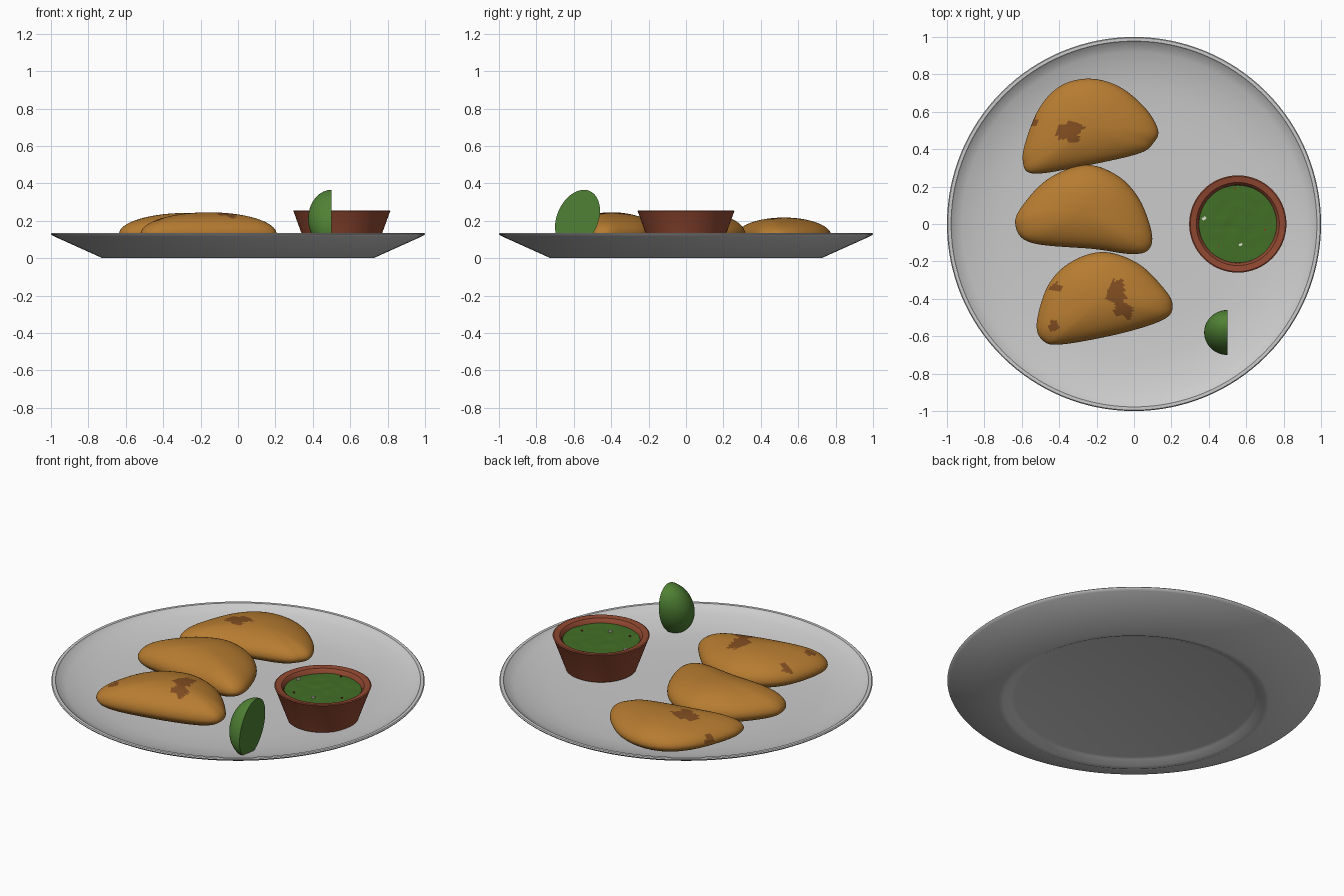
import bpy, bmesh, math, random
from mathutils import Matrix, Vector
from mathutils import noise

if "Cube" in bpy.data.objects:
    bpy.data.objects.remove(bpy.data.objects["Cube"])

random.seed(4)


def material(name, rgb):
    m = bpy.data.materials.new(name)
    m.diffuse_color = (*rgb, 1)
    m.use_nodes = True
    m.node_tree.nodes["Principled BSDF"].inputs["Base Color"].default_value = m.diffuse_color
    return m


CRUST = material("golden_crust", (0.47, 0.20, 0.03))
TOASTED = material("toasted_crust", (0.22, 0.075, 0.015))
CLAY = material("terracotta", (0.28, 0.065, 0.03))
GREEN = material("herb_sauce", (0.055, 0.16, 0.02))
PEEL = material("lime_green", (0.08, 0.22, 0.035))
ONION = material("onion", (0.7, 0.7, 0.6))
CHILI = material("chili", (0.3, 0.03, 0.01))


def finish(name, bm, mats=(), angle=35):
    bmesh.ops.recalc_face_normals(bm, faces=bm.faces)
    me = bpy.data.meshes.new(name)
    bm.to_mesh(me)
    bm.free()
    ob = bpy.data.objects.new(name, me)
    bpy.context.collection.objects.link(ob)
    for m in mats:
        me.materials.append(m)
    bpy.ops.object.select_all(action='DESELECT')
    bpy.context.view_layer.objects.active = ob
    ob.select_set(True)
    bpy.ops.object.shade_smooth_by_angle(angle=math.radians(angle))
    return ob


def lathe(name, profile, mats=(), center=(0, 0), steps=96, angle=35):
    bm = bmesh.new()
    vs = [bm.verts.new((r, 0, z)) for r, z in profile]
    es = [bm.edges.new(p) for p in zip(vs, vs[1:])]
    bmesh.ops.spin(bm, geom=vs + es, cent=(0, 0, 0), axis=(0, 0, 1),
                   angle=math.tau, steps=steps, use_duplicate=False)
    bmesh.ops.remove_doubles(bm, verts=bm.verts, dist=1e-5)
    bmesh.ops.translate(bm, verts=bm.verts, vec=(*center, 0))
    return finish(name, bm, mats, angle)


def smooth_loop(pts, per=9):
    # closed Catmull-Rom curve through the outline points
    out, n = [], len(pts)
    for i in range(n):
        a, b, c, d = (Vector(pts[(i + k) % n]) for k in (-1, 0, 1, 2))
        for s in range(per):
            t = s / per
            out.append(0.5 * (2 * b + (c - a) * t + (2 * a - 5 * b + 4 * c - d) * t**2
                              + (3 * b - a - 3 * c + d) * t**3))
    return out


def pastry(name, outline, mid, up, down, spots):
    loop = smooth_loop(outline)
    xs, ys = [p.x for p in loop], [p.y for p in loop]
    c = Vector(((min(xs) + max(xs)) / 2, (min(ys) + max(ys)) / 2))
    bm = bmesh.new()
    rings, levels = [], 44
    for k in range(1, levels):
        a = -math.pi / 2 + math.pi * k / levels
        h = up if a > 0 else down
        rings.append([bm.verts.new((*(c + (p - c) * math.cos(a)), mid + h * math.sin(a)))
                      for p in loop])
    for lo, hi in zip(rings, rings[1:]):
        for i in range(len(loop)):
            j = (i + 1) % len(loop)
            bm.faces.new((lo[i], lo[j], hi[j], hi[i]))
    for ring, z in ((rings[0], mid - down), (rings[-1], mid + up)):
        tip = bm.verts.new((*c, z))
        for i in range(len(ring)):
            bm.faces.new((ring[i], ring[(i + 1) % len(ring)], tip))
    # ragged toasted patches on the upper side
    for f in bm.faces:
        p = f.calc_center_median()
        for x, y, rx, ry in spots:
            d = math.hypot((p.x - x) / rx, (p.y - y) / ry)
            if p.z > mid and d + 0.6 * noise.noise(p * 22) < 0.9:
                f.material_index = 1
    finish(name, bm, (CRUST, TOASTED), 60)


# Plate with a recessed foot and a shallow curved well
lathe("plate", [(0, 0.028), (0.64, 0.028), (0.66, 0.022), (0.70, 0.002), (0.725, 0),
                (0.985, 0.117), (0.997, 0.124), (1.0, 0.130), (0.995, 0.135),
                (0.978, 0.135), (0.972, 0.127), (0.92, 0.105), (0.83, 0.079),
                (0.72, 0.062), (0.55, 0.054), (0.3, 0.05), (0, 0.05)], steps=128)

# Three half-moon pastries
pastry("back_pastry",
       [(.128, .504), (.06, .62), (-.08, .735), (-.24, .777), (-.39, .74), (-.50, .63),
        (-.57, .47), (-.595, .34), (-.54, .27), (-.29, .306), (.02, .375), (.105, .435)],
       0.12, 0.097, 0.075, [(-.355, .49, .075, .06), (-.54, .545, .03, .035)])
pastry("middle_pastry",
       [(-.635, 0), (-.55, -.10), (-.21, -.134), (-.02, -.16), (.075, -.14), (.095, -.05),
        (.03, .13), (-.086, .257), (-.257, .316), (-.45, .247), (-.585, .113)],
       0.13, 0.112, 0.085, [])
pastry("front_pastry",
       [(.206, -.434), (.16, -.51), (-.07, -.585), (-.38, -.643), (-.485, -.625),
        (-.52, -.53), (-.46, -.33), (-.34, -.205), (-.165, -.15), (.02, -.21), (.16, -.345)],
       0.13, 0.115, 0.085,
       [(-.09, -.36, .05, .065), (-.06, -.46, .06, .045), (-.42, -.34, .03, .03),
        (-.43, -.55, .035, .03)])

# Clay sauce bowl
BX = 0.555
lathe("sauce_bowl", [(0, 0.056), (0.18, 0.056), (0.19, 0.062), (0.257, 0.247),
                     (0.26, 0.252), (0.254, 0.255), (0.222, 0.250), (0.21, 0.238),
                     (0.205, 0.215), (0.19, 0.18), (0, 0.18)], (CLAY,), (BX, 0))

# Green sauce with a slightly uneven surface
bm = bmesh.new()
rings = [[bm.verts.new((BX + r * math.cos(a), r * math.sin(a),
                        0.226 + 0.004 * noise.noise(Vector((r * math.cos(a), r * math.sin(a), 0)) * 16)))
          for a in (math.tau * i / 48 for i in range(48))]
         for r in (0.212 * k / 14 for k in range(1, 15))]
bm.faces.new(rings[0])
for lo, hi in zip(rings, rings[1:]):
    for i in range(48):
        j = (i + 1) % 48
        bm.faces.new((lo[i], lo[j], hi[j], hi[i]))
finish("sauce", bm, (GREEN,), 60)

# Flecks floating in the sauce
flecks = [(.375, .03, .022, ONION), (.57, -.11, .018, ONION), (.54, .19, .01, CHILI),
          (.70, -.03, .01, CHILI), (.45, -.12, .009, CHILI)]
for n, (x, y, s, mat) in enumerate(flecks):
    bm = bmesh.new()
    bmesh.ops.create_cube(bm, size=1, matrix=Matrix.Translation((x, y, 0.227))
                          @ Matrix.Rotation(random.uniform(0, 3), 4, 'Z')
                          @ Matrix.Diagonal((s, s * 0.7, 0.010, 1)))
    finish(f"sauce_fleck_{n + 1}", bm, (mat,), 20)

# Lime wedge: half an ellipsoid leaning toward the back, cut flat on the right
bm = bmesh.new()
bmesh.ops.create_uvsphere(bm, u_segments=48, v_segments=28, radius=1)
bmesh.ops.transform(bm, verts=bm.verts, matrix=Matrix.Translation((0.5, -0.58, 0.21))
                    @ Matrix.Rotation(math.radians(-24), 4, 'X')
                    @ Matrix.Diagonal((0.125, 0.11, 0.1625, 1)))
cut = bmesh.ops.bisect_plane(bm, geom=bm.verts[:] + bm.edges[:] + bm.faces[:], dist=1e-5,
                             plane_co=(0.5, 0, 0), plane_no=(1, 0, 0), clear_outer=True)
bmesh.ops.holes_fill(bm, edges=[e for e in bm.edges if e.is_boundary])
finish("lime_wedge", bm, (PEEL,), 35)
